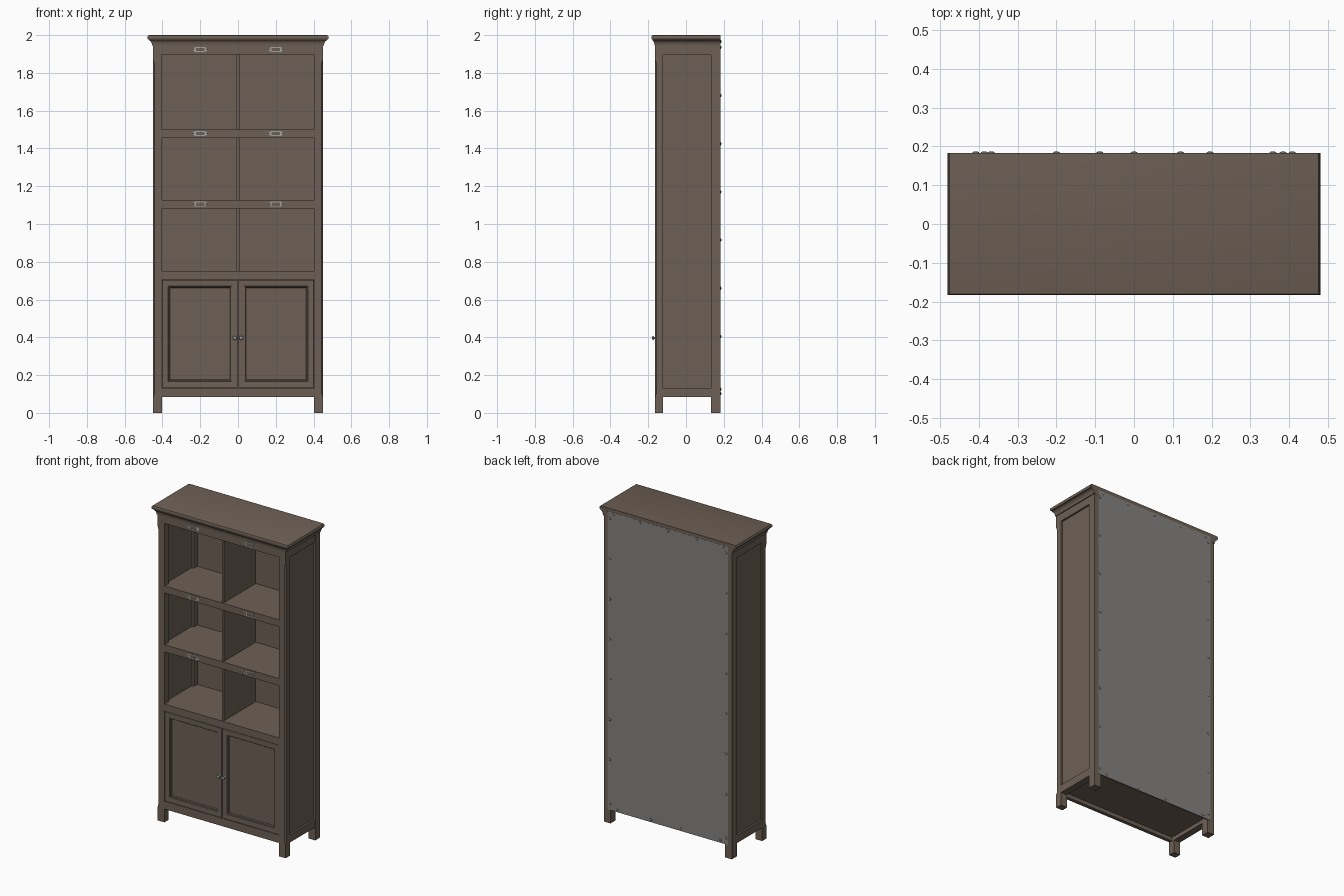
import bpy, bmesh, math

if "Cube" in bpy.data.objects:
    bpy.data.objects.remove(bpy.data.objects["Cube"])


def material(name, r, g, b):
    m = bpy.data.materials.new(name)
    m.diffuse_color = (r, g, b, 1)
    m.use_nodes = True
    m.node_tree.nodes["Principled BSDF"].inputs["Base Color"].default_value = m.diffuse_color
    return m


WOOD = material("brown wood", 0.155, 0.118, 0.091)
BACK = material("grey backing", 0.235, 0.225, 0.215)
METAL = material("pale metal", 0.36, 0.36, 0.34)


def finish(name, bm, mat, smooth=False):
    bmesh.ops.recalc_face_normals(bm, faces=bm.faces)
    me = bpy.data.meshes.new(name)
    bm.to_mesh(me)
    bm.free()
    me.materials.append(mat)
    if smooth:
        me.polygons.foreach_set("use_smooth", [True] * len(me.polygons))
        me.set_sharp_from_angle(angle=math.radians(35))
    ob = bpy.data.objects.new(name, me)
    bpy.context.collection.objects.link(ob)
    return ob


def add_box(bm, x0, x1, y0, y1, z0, z1):
    vs = bmesh.ops.create_cube(bm, size=1)["verts"]
    for v in vs:
        v.co = (x1 if v.co.x > 0 else x0, y1 if v.co.y > 0 else y0, z1 if v.co.z > 0 else z0)


def box(name, *dims, mat=WOOD):
    bm = bmesh.new()
    add_box(bm, *dims)
    return finish(name, bm, mat)


def add_loft(bm, rings):
    """Bridge equal-length closed rings and cap both ends."""
    loops = [[bm.verts.new(p) for p in ring] for ring in rings]
    n = len(loops[0])
    for a, b in zip(loops, loops[1:]):
        for i in range(n):
            j = (i + 1) % n
            bm.faces.new((a[i], a[j], b[j], b[i]))
    bm.faces.new(loops[0])
    bm.faces.new(loops[-1])


def loft(name, rings, mat=WOOD, smooth=False):
    bm = bmesh.new()
    add_loft(bm, rings)
    return finish(name, bm, mat, smooth)


def add_turned(bm, x, y, z, profile, d, sides=14):
    """Round part along y; profile holds (radius, distance), d is the direction."""
    add_loft(bm, [[(x + r * math.cos(2 * math.pi * i / sides), y + d * h,
                    z + r * math.sin(2 * math.pi * i / sides)) for i in range(sides)]
                  for r, h in profile])


FRONT, REAR = -0.164, 0.182
OUT, INN = 0.45, 0.403
RAIL_Y = FRONT + 0.003

for side, s in (("left", -1), ("right", 1)):
    # Front post with a stopped chamfer on its outer corner
    rings = []
    for z, c in ((0, .0004), (.085, .0004), (.10, .007), (1.85, .007), (1.87, .0004), (1.95, .0004)):
        rings.append([(s * INN, FRONT, z), (s * (OUT - c), FRONT, z), (s * OUT, FRONT + c, z),
                      (s * OUT, -0.122, z), (s * INN, -0.122, z)])
    loft(side + "_front_post", rings)
    box(side + "_rear_post", *sorted((s * INN, s * OUT)), 0.133, REAR, 0, 1.95)
    # Side frame rails and recessed panel
    xs = sorted((s * 0.405, s * 0.449))
    box(side + "_side_bottom_rail", *xs, -0.122, 0.133, 0.083, 0.133)
    box(side + "_side_top_rail", *xs, -0.122, 0.133, 1.895, 1.95)
    box(side + "_side_panel", *sorted((s * 0.418, s * 0.437)), -0.13, 0.14, 0.10, 1.93)

# Front rails with their shelf boards
for name, z0, z1 in (("bottom", .083, .133), ("lower", .705, .75), ("middle", 1.082, 1.127),
                     ("upper", 1.456, 1.50), ("top", 1.897, 1.95)):
    box(name + "_front_rail", -INN, INN, RAIL_Y, RAIL_Y + 0.022, z0, z1)
    box(name + "_shelf", -0.42, 0.42, RAIL_Y + 0.015, 0.175, z1 - 0.025, z1 - 0.0003)

# Centre dividers
for i, (z0, z1) in enumerate(((.75, 1.105), (1.127, 1.48), (1.50, 1.93))):
    box("divider_%d" % (i + 1), -0.007, 0.007, FRONT + 0.012, 0.175, z0 - .001, z1)

# Back: wooden inside, grey outside
box("inner_back", -0.42, 0.42, 0.168, 0.176, 0.10, 1.94)
box("back_panel", -0.422, 0.422, 0.176, REAR + 0.0015, 0.085, 1.978, mat=BACK)

# Crown moulding and top in one sweep around front and sides
profile = ((0, 1.944), (.005, 1.944), (.006, 1.953), (.009, 1.961), (.014, 1.968), (.021, 1.973),
           (.021, 1.977), (.026, 1.978), (.029, 1.982), (.030, 1.987), (.029, 1.993), (.025, 1.998),
           (.018, 2.0))
rings = []
for o, z in profile:
    x, y = OUT + o, FRONT - o * 0.63
    rings.append([(-x, REAR + .001, z), (-x, y, z), (x, y, z), (x, REAR + .001, z)])
loft("crown_top", rings, smooth=True)

# Doors: mitred frame, moulded step and sunken panel
DOOR_Y = FRONT + 0.004
for side, s in (("left", -1), ("right", 1)):
    bm = bmesh.new()
    rings = []
    for inset, d in ((0, .018), (0, .001), (.001, 0), (.032, .001), (.034, .006), (.038, .007), (.042, .012)):
        x0, x1 = 0.0015 + inset, 0.4015 - inset
        z0, z1 = 0.1345 + inset, 0.7035 - inset
        y = DOOR_Y + d
        rings.append([(s * x0, y, z0), (s * x1, y, z0), (s * x1, y, z1), (s * x0, y, z1)])
    add_loft(bm, rings)
    # Mitre lines at the frame corners
    finish(side + "_door", bm, WOOD)
    bm = bmesh.new()
    add_turned(bm, s * 0.017, DOOR_Y + .001, 0.397,
               ((.009, 0), (.009, .002), (.005, .004), (.005, .010), (.010, .013), (.011, .016),
                (.009, .019), (.004, .0205)), -1, 18)
    finish(side + "_door_knob", bm, METAL, True)

# Label holders on the rails: open frame, two ears with pins
for i, z in enumerate((1.924, 1.479, 1.105)):
    for side, s in (("left", -1), ("right", 1)):
        bm = bmesh.new()
        cx, y0, y1 = s * 0.2, RAIL_Y - 0.003, RAIL_Y + 0.001
        for d in (-1, 1):
            za, zb = sorted((z + d * 0.009, z + d * 0.0135))
            add_box(bm, cx - .029, cx + .029, y0, y1, za, zb)
            xa, xb = sorted((cx + d * 0.0235, cx + d * 0.029))
            add_box(bm, xa, xb, y0, y1, z - .009, z + .009)
            xa, xb = sorted((cx + d * 0.029, cx + d * 0.039))
            add_box(bm, xa, xb, y0 + .001, y1, z - .008, z + .008)
            add_turned(bm, cx + d * 0.034, y0 + .001, z, ((.004, 0), (.003, .0015)), -1, 10)
        finish("%s_label_holder_%d" % (side, i + 1), bm, METAL)

# Screws around the back panel
spots = [(s * 0.408, z) for s in (-1, 1) for z in (1.935, 1.68, 1.425, 1.17, .915, .66, .405, .125)]
spots += [(x, 1.966) for x in (-.386, -.2, 0, .196, .384)]
spots += [(x, 0.102) for x in (-.368, -.088, .12, .358)]
bm = bmesh.new()
for x, z in spots:
    add_turned(bm, x, REAR + .001, z, ((.009, 0), (.008, .002), (.005, .0035), (.002, .004)), 1, 12)
finish("back_screws", bm, BACK, True)
